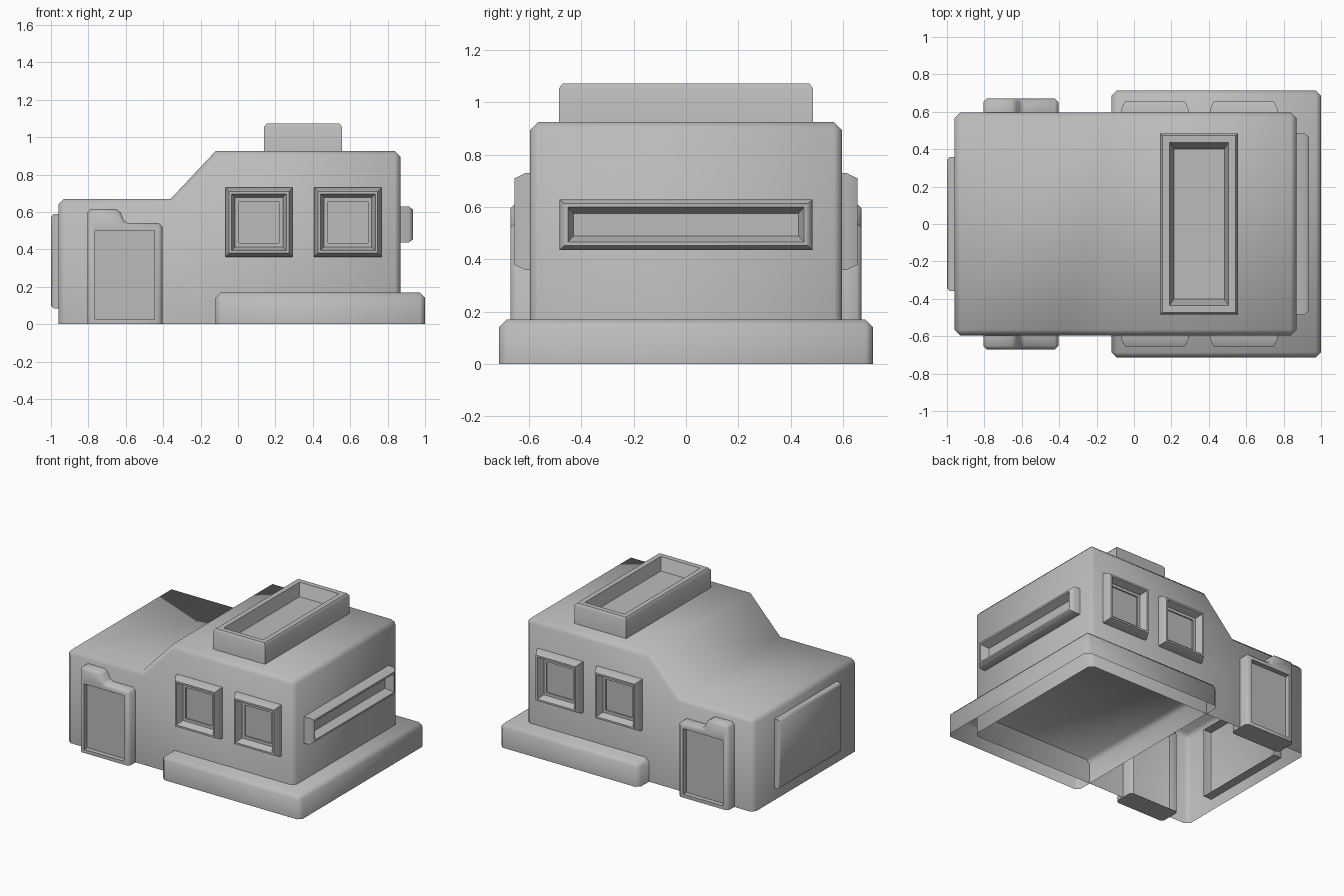
import bpy, bmesh, math
from mathutils import Vector

cube = bpy.data.objects.get("Cube")
if cube:
    bpy.data.objects.remove(cube, do_unlink=True)

grey = bpy.data.materials.new("plain grey")
grey.use_nodes = True
grey.diffuse_color = (0.5, 0.5, 0.5, 1)
grey.node_tree.nodes["Principled BSDF"].inputs["Base Color"].default_value = (0.5, 0.5, 0.5, 1)


def to_object(name, bm):
    bmesh.ops.recalc_face_normals(bm, faces=bm.faces)
    mesh = bpy.data.meshes.new(name)
    bm.to_mesh(mesh)
    bm.free()
    mesh.materials.append(grey)
    obj = bpy.data.objects.new(name, mesh)
    bpy.context.collection.objects.link(obj)
    return obj


def skin(bm, loops):
    """Join matching loops of points into a closed solid."""
    rings = [[bm.verts.new(p) for p in loop] for loop in loops]
    n = len(rings[0])
    for a, b in zip(rings, rings[1:]):
        for i in range(n):
            j = (i + 1) % n
            bm.faces.new((a[i], a[j], b[j], b[i]))
    bm.faces.new(rings[0])
    bm.faces.new(rings[-1])


def prism(name, profile, y0, y1, chamfer=0):
    """Extrude an x-z profile along y, chamfering square edges off the ground."""
    bm = bmesh.new()
    skin(bm, [[(x, y, z) for x, z in profile] for y in (y0, y1)])
    bmesh.ops.recalc_face_normals(bm, faces=bm.faces)
    if chamfer:
        edges = [e for e in bm.edges
                 if max(v.co.z for v in e.verts) > 0.01
                 and e.calc_face_angle() > math.radians(60)]
        bmesh.ops.bevel(bm, geom=edges, offset=chamfer, segments=1,
                        affect='EDGES', clamp_overlap=True)
    return to_object(name, bm)


def box(name, x0, x1, y0, y1, z0, z1, chamfer=0):
    return prism(name, [(x0, z0), (x0, z1), (x1, z1), (x1, z0)], y0, y1, chamfer)


def open_side(obj, direction):
    """Remove the hidden face that looks in the given direction."""
    direction = Vector(direction)
    bm = bmesh.new()
    bm.from_mesh(obj.data)
    hidden = [f for f in bm.faces if f.normal.dot(direction) > 0.99]
    bmesh.ops.delete(bm, geom=hidden, context='FACES')
    bm.to_mesh(obj.data)
    bm.free()
    return obj


def relief(name, rings, centre, u, v, out):
    """Nested rectangles (half width, half height, depth), open at the back."""
    centre, u, v, out = map(Vector, (centre, u, v, out))
    bm = bmesh.new()
    skin(bm, [[centre + u * a * w + v * b * h + out * d
               for a, b in ((-1, -1), (1, -1), (1, 1), (-1, 1))]
              for w, h, d in rings])
    return open_side(to_object(name, bm), -out)


def cut(target, cutter):
    """Bake a boolean cut into the target and drop the cutter."""
    mod = target.modifiers.new("cut", 'BOOLEAN')
    mod.object, mod.operation, mod.solver = cutter, 'DIFFERENCE', 'EXACT'
    graph = bpy.context.evaluated_depsgraph_get()
    mesh = bpy.data.meshes.new_from_object(target.evaluated_get(graph))
    target.modifiers.clear()
    target.data = mesh
    bpy.data.objects.remove(cutter, do_unlink=True)


down = (0, 0, -1)

# Main shell: low wing, sloped step and tall wing
shell = prism("building_shell",
              [(-0.96, 0), (-0.96, 0.67), (-0.36, 0.67), (-0.12, 0.925),
               (0.868, 0.925), (0.868, 0)], -0.596, 0.596, 0.03)

# Hollow plinth that passes through the tall wing
plinth = box("plinth", -0.12, 1, -0.714, 0.714, 0, 0.17, 0.028)
parts = [open_side(shell, down), open_side(plinth, down)]

# Raised panel on the end of the low wing
parts.append(relief("end_panel",
                    [(0.357, 0.252, -0.065), (0.357, 0.252, 0.025), (0.343, 0.238, 0.04)],
                    (-0.96, 0, 0.337), (0, 1, 0), (0, 0, 1), (-1, 0, 0)))

# Stepped doorways on both long sides
for s, side in ((-1, "front"), (1, "back")):
    door = prism(f"{side}_doorway", [(-0.805, 0), (-0.805, 0.615), (-0.635, 0.615),
                                     (-0.605, 0.54), (-0.405, 0.54), (-0.405, 0)],
                 s * 0.51, s * 0.67, 0.018)
    cut(door, box("door_recess", -0.765, -0.447, s * 0.635, s * 0.75, 0.025, 0.5))
    parts.append(open_side(door, (0, -s, 0)))

# Framed windows, two on each long side
window = [(0.18, 0.185, -0.07), (0.18, 0.185, 0.018), (0.16, 0.165, 0.06),
          (0.147, 0.152, 0.06), (0.128, 0.133, 0.012), (0.107, 0.112, 0.012),
          (0.107, 0.112, 0.003)]
for s, side in ((-1, "front"), (1, "back")):
    for x, place in ((0.112, "inner"), (0.587, "outer")):
        parts.append(relief(f"{side}_{place}_window", window, (x, s * 0.596, 0.545),
                            (1, 0, 0), (0, 0, 1), (0, s, 0)))

# Long slit window on the tall end
parts.append(relief("slit_window",
                    [(0.484, 0.097, -0.07), (0.484, 0.097, 0.045), (0.465, 0.08, 0.067),
                     (0.452, 0.067, 0.067), (0.43, 0.043, 0.012)],
                    (0.868, 0, 0.533), (0, 1, 0), (0, 0, 1), (1, 0, 0)))

# Open-topped box on the roof
parts.append(relief("roof_box",
                    [(0.208, 0.485, -0.07), (0.208, 0.485, 0.13), (0.195, 0.472, 0.147),
                     (0.158, 0.435, 0.147), (0.135, 0.402, 0.06)],
                    (0.348, 0, 0.925), (1, 0, 0), (0, 1, 0), (0, 0, 1)))

# Smooth shading across the chamfers, crisp corners elsewhere
for obj in parts:
    bpy.ops.object.select_all(action='DESELECT')
    obj.select_set(True)
    bpy.context.view_layer.objects.active = obj
    bpy.ops.object.shade_smooth_by_angle(angle=math.radians(50))
